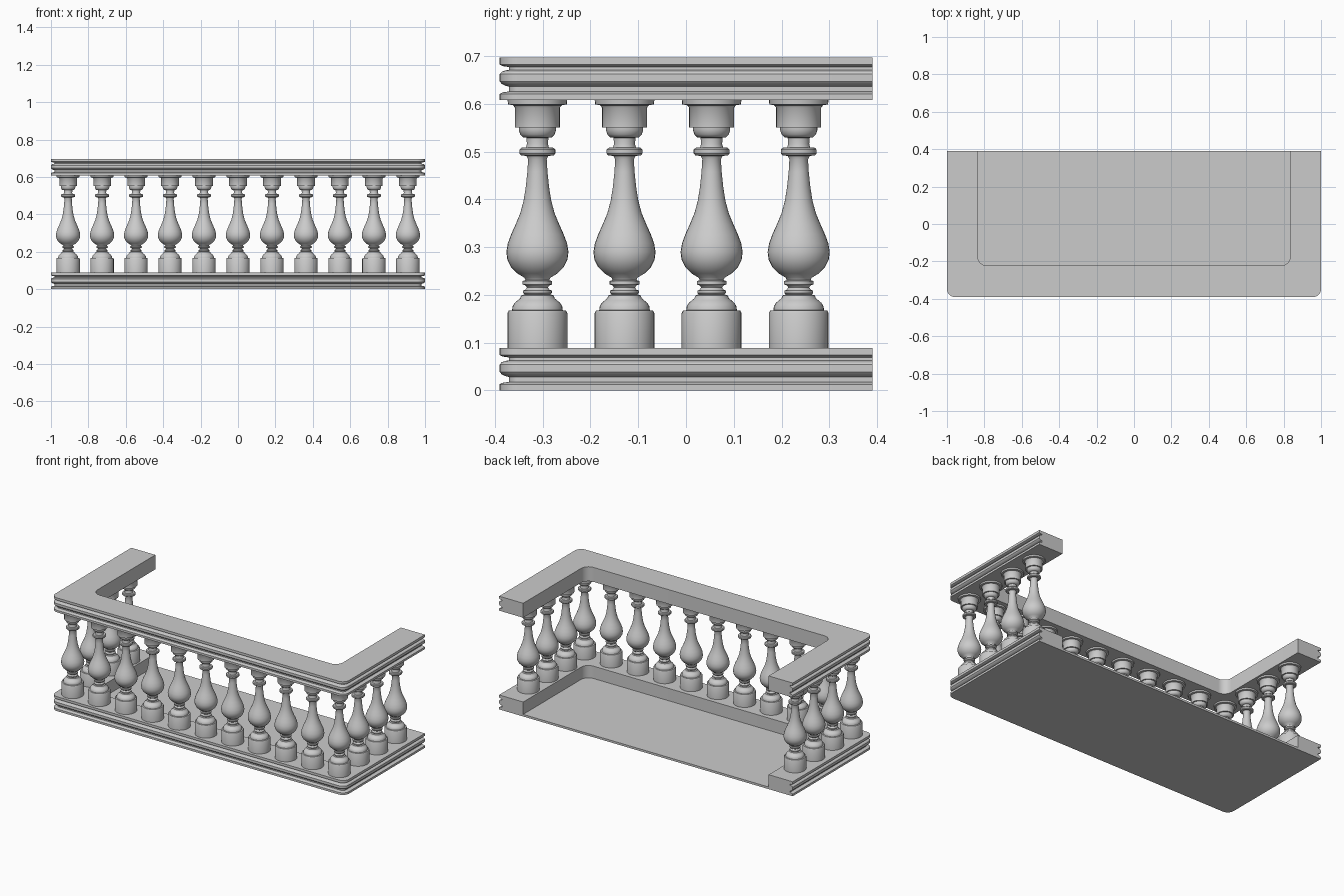
import bpy, bmesh, math

if "Cube" in bpy.data.objects:
    bpy.data.objects.remove(bpy.data.objects["Cube"])

W, BACK, FRONT = 1.0, 0.39, -0.39      # outer outline
IW, IFRONT = 0.836, -0.223             # inner outline
RAIL_H = 0.089


def finish(bm, name, angle=30):
    bmesh.ops.recalc_face_normals(bm, faces=bm.faces)
    me = bpy.data.meshes.new(name)
    bm.to_mesh(me)
    bm.free()
    ob = bpy.data.objects.new(name, me)
    bpy.context.collection.objects.link(ob)
    bpy.ops.object.select_all(action='DESELECT')
    ob.select_set(True)
    bpy.context.view_layer.objects.active = ob
    bpy.ops.object.shade_smooth_by_angle(angle=math.radians(angle))
    return ob


def u_path(half, front, radius, steps=8):
    """U-shaped outline, open at the back, with rounded front corners."""
    pts = [(-half, BACK)]
    for side, start in ((-1, math.pi), (1, 1.5 * math.pi)):
        cx, cy = side * (half - radius), front + radius
        for i in range(steps + 1):
            a = start + i / steps * math.pi / 2
            pts.append((cx + radius * math.cos(a), cy + radius * math.sin(a)))
    pts.append((half, BACK))
    return pts


# moulding on the outer side: (inset, height)
MOULDING = [(0, 0), (0, 0.013), (0.006, 0.016), (0.02, 0.018), (0.02, 0.028),
            (0.012, 0.030), (0.004, 0.034), (0, 0.039), (0, 0.054),
            (0.004, 0.059), (0.012, 0.062), (0.02, 0.063), (0.02, 0.069),
            (0.006, 0.071), (0, 0.074), (0, RAIL_H)]


def rail(name, z0):
    bm = bmesh.new()
    rows = [(u_path(W - d, FRONT + d, 0.042 - d), z) for d, z in MOULDING]
    inner = u_path(IW, IFRONT, 0.05)
    rows += [(inner, RAIL_H), (inner, 0)]
    grid = [[bm.verts.new((x, y, z0 + z)) for x, y in path] for path, z in rows]
    n = len(grid)
    for r in range(n):
        a, b = grid[r], grid[(r + 1) % n]
        for i in range(len(a) - 1):
            bm.faces.new((a[i], a[i + 1], b[i + 1], b[i]))
    # flat cut ends at the back
    bm.faces.new([row[0] for row in grid])
    bm.faces.new([row[-1] for row in grid])
    return finish(bm, name)


rail("base_rail", 0)
rail("hand_rail", 0.608)

# floor slab inside the base rail
bm = bmesh.new()
bmesh.ops.create_cube(bm, size=1)
for v in bm.verts:
    v.co.x *= 2 * IW
    v.co.y = BACK if v.co.y > 0 else IFRONT
    v.co.z = 0.013 if v.co.z > 0 else 0
finish(bm, "floor")

# baluster silhouette: (radius, height)
TURNING = [(0, 0.087), (0.0625, 0.087), (0.0625, 0.162), (0.060, 0.167), (0.053, 0.168),
           (0.052, 0.176), (0.048, 0.183), (0.041, 0.189), (0.036, 0.193), (0.034, 0.199),
           (0.027, 0.201), (0.030, 0.204), (0.030, 0.209), (0.025, 0.211), (0.022, 0.216),
           (0.025, 0.220), (0.031, 0.222), (0.031, 0.229), (0.025, 0.231), (0.027, 0.236),
           (0.042, 0.245), (0.055, 0.258), (0.063, 0.274), (0.065, 0.290), (0.062, 0.308),
           (0.055, 0.327), (0.046, 0.347), (0.036, 0.371), (0.029, 0.397), (0.0245, 0.425),
           (0.021, 0.458), (0.0195, 0.484), (0.023, 0.491), (0.034, 0.492), (0.0375, 0.496),
           (0.0375, 0.504), (0.034, 0.508), (0.024, 0.509), (0.022, 0.516), (0.023, 0.529),
           (0.030, 0.530), (0.036, 0.536), (0.039, 0.545), (0.039, 0.551), (0.047, 0.551),
           (0.047, 0.592), (0.051, 0.597), (0.0615, 0.599), (0.0625, 0.609), (0, 0.609)]

bm = bmesh.new()
vs = [bm.verts.new((r, 0, z)) for r, z in TURNING]
es = [bm.edges.new(p) for p in zip(vs, vs[1:])]
bmesh.ops.spin(bm, geom=vs + es, cent=(0, 0, 0), axis=(0, 0, 1),
               angle=2 * math.pi, steps=32, use_duplicate=False)
bmesh.ops.remove_doubles(bm, verts=bm.verts, dist=1e-5)
first = finish(bm, "baluster", 40)

# front row of eleven, then three more along each side
STEP, X0, Y0 = 0.1817, 0.9085, -0.311
places = [(-X0 + i * STEP, Y0) for i in range(11)]
places += [(s * X0, Y0 + j * 0.1823) for s in (-1, 1) for j in (1, 2, 3)]
for k, (x, y) in enumerate(places):
    ob = first
    if k:
        ob = first.copy()
        bpy.context.collection.objects.link(ob)
    ob.location = (x, y, 0)
